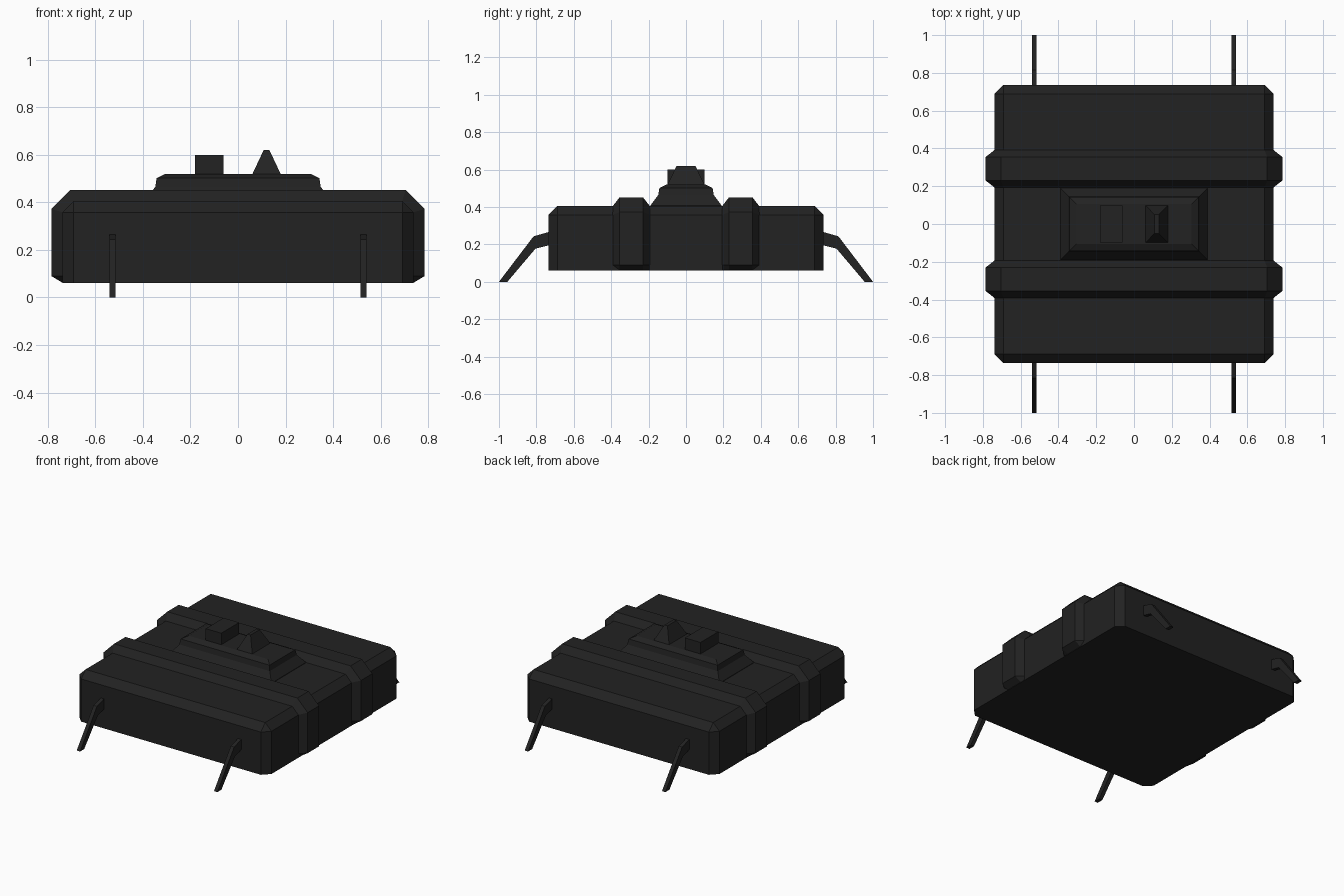
import bpy, bmesh

if "Cube" in bpy.data.objects:
    bpy.data.objects.remove(bpy.data.objects["Cube"])

black = bpy.data.materials.new("matte_black")
black.diffuse_color = (0.016, 0.016, 0.016, 1)
black.use_nodes = True
black.node_tree.nodes["Principled BSDF"].inputs["Base Color"].default_value = black.diffuse_color


def finish(name, bm):
    bmesh.ops.recalc_face_normals(bm, faces=bm.faces)
    mesh = bpy.data.meshes.new(name)
    bm.to_mesh(mesh)
    bm.free()
    mesh.materials.append(black)
    obj = bpy.data.objects.new(name, mesh)
    bpy.context.collection.objects.link(obj)
    return obj


def loft(name, rings):
    """Join rings of equal point count into a capped solid."""
    bm = bmesh.new()
    loops = [[bm.verts.new(p) for p in ring] for ring in rings]
    n = len(loops[0])
    for a, b in zip(loops, loops[1:]):
        for i in range(n):
            j = (i + 1) % n
            bm.faces.new((a[i], a[j], b[j], b[i]))
    bm.faces.new(loops[0])
    bm.faces.new(loops[-1])
    return finish(name, bm)


def rect(cx, hx, hy, z):
    return [(cx - hx, -hy, z), (cx + hx, -hy, z), (cx + hx, hy, z), (cx - hx, hy, z)]


def symmetric(half, y):
    """Mirror a right-hand x/z outline into a closed ring at depth y."""
    return [(x, y, z) for x, z in half] + [(-x, y, z) for x, z in reversed(half)]


# Main body: slab with bevelled top and vertical edges, sharp base
Z0, Z1 = 0.06, 0.405
bm = bmesh.new()
bmesh.ops.create_cube(bm, size=1)
for v in bm.verts:
    v.co = (v.co.x * 1.478, v.co.y * 1.472, Z1 if v.co.z > 0 else Z0)
edges = [e for e in bm.edges if any(v.co.z > 0.2 for v in e.verts)]
bmesh.ops.bevel(bm, geom=edges, offset=0.048, segments=1, affect='EDGES')
finish("body", bm)

# Raised ribs wrapping over the top and sides
inner = [(0.735, 0.06), (0.738, 0.09), (0.738, 0.358), (0.69, 0.404)]
outer = [(0.735, 0.06), (0.785, 0.09), (0.785, 0.372), (0.705, 0.452)]
for side, label in ((-1, "front"), (1, "back")):
    loft(label + "_rib", [symmetric(inner, side * 0.193), symmetric(outer, side * 0.23),
                          symmetric(outer, side * 0.355), symmetric(inner, side * 0.392)])

# Stepped central platform
loft("platform", [rect(0, 0.39, 0.19, 0.40), rect(0, 0.39, 0.19, 0.408),
                  rect(0, 0.348, 0.148, 0.465), rect(0, 0.342, 0.142, 0.502),
                  rect(0, 0.305, 0.105, 0.52)])

# Block and tapered wedge on the platform
loft("top_block", [rect(-0.12, 0.06, 0.098, 0.515), rect(-0.12, 0.06, 0.098, 0.60)])
loft("top_wedge", [rect(0.12, 0.06, 0.1, 0.518), rect(0.12, 0.012, 0.05, 0.62)])

# Four thin bent legs
profile = [(0.72, 0.269), (0.735, 0.266), (0.815, 0.243), (1.0, 0.0),
           (0.955, 0.0), (0.805, 0.177), (0.735, 0.195), (0.72, 0.198)]
for sy, end in ((-1, "front"), (1, "back")):
    for sx, hand in ((-1, "left"), (1, "right")):
        loft(end + "_" + hand + "_leg",
             [[(sx * 0.528 + dx, sy * y, z) for y, z in profile] for dx in (-0.013, 0.013)])
